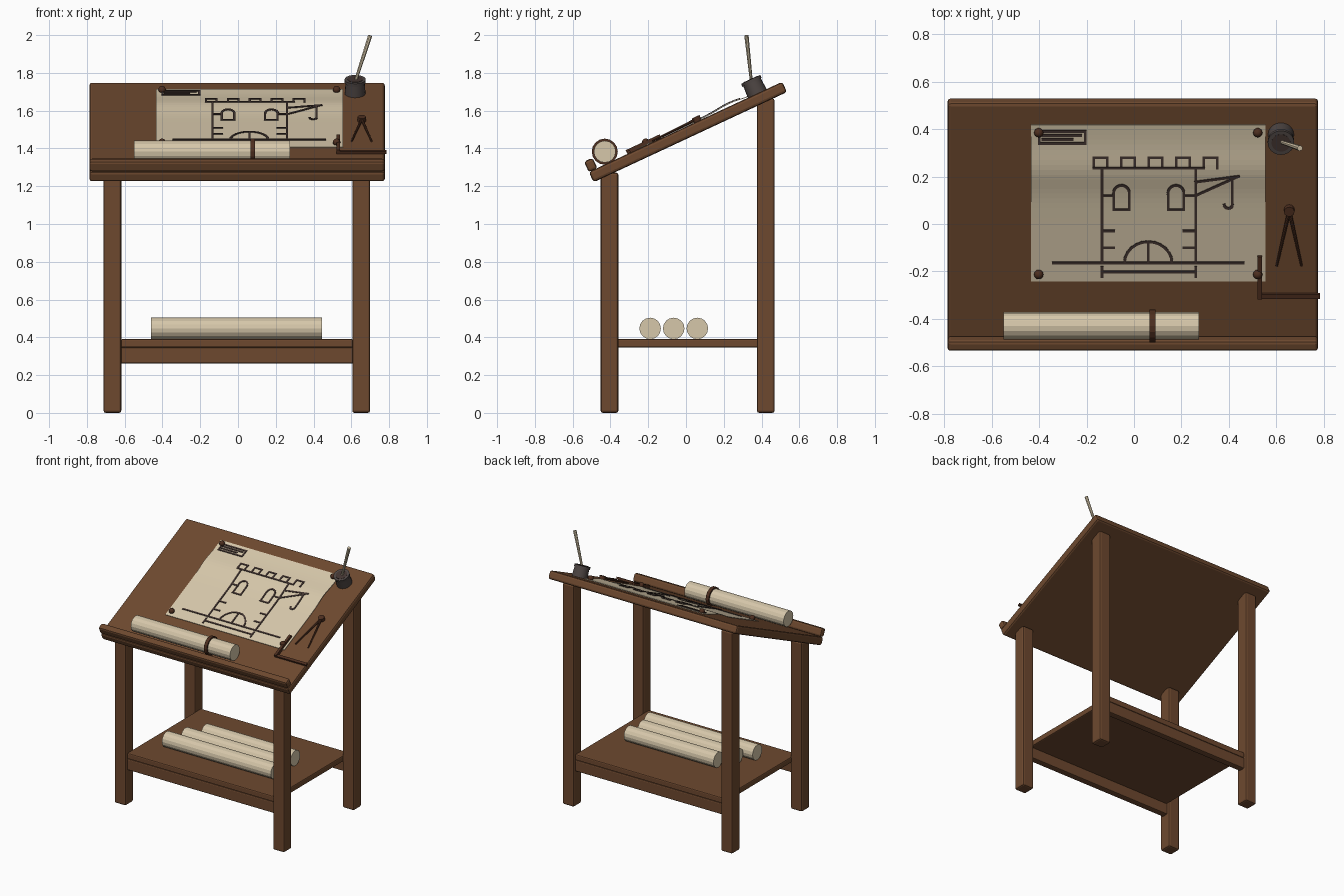
import bpy, bmesh, math
from mathutils import Vector, Matrix

if "Cube" in bpy.data.objects:
    bpy.data.objects.remove(bpy.data.objects["Cube"])


def material(name, rgb):
    m = bpy.data.materials.new(name)
    m.use_nodes = True
    m.diffuse_color = (*rgb, 1)
    m.node_tree.nodes["Principled BSDF"].inputs["Base Color"].default_value = (*rgb, 1)
    return m


WOOD = material("brown wood", (0.155, 0.066, 0.028))
DARK = material("dark wood", (0.075, 0.028, 0.014))
PAPER = material("parchment", (0.67, 0.57, 0.40))
INK = material("drawing ink", (0.055, 0.035, 0.03))
POT = material("grey pottery", (0.075, 0.06, 0.056))

# Frame of the tilted board: x across, y up the slope, z out of the face
TILT = math.radians(25)
BOARD = Matrix.Translation((0, 0.01, 1.487)) @ Matrix.Rotation(TILT, 4, "X")
FACE = 0.03


def slope(y, w=FACE):
    """Distance up the slope for a plan position y."""
    return (y - 0.01 + math.sin(TILT) * w) / math.cos(TILT)


def sheet_height(u):
    """Paper lies flat with one slight ripple."""
    return FACE + 0.005 + 0.012 * math.exp(-((u - 0.26) / 0.09) ** 2)


def finish(name, bm, mat, matrix=Matrix(), smooth=False):
    bmesh.ops.recalc_face_normals(bm, faces=bm.faces)
    me = bpy.data.meshes.new(name)
    bm.to_mesh(me)
    bm.free()
    me.materials.append(mat)
    ob = bpy.data.objects.new(name, me)
    bpy.context.scene.collection.objects.link(ob)
    ob.matrix_world = matrix
    if smooth:
        bpy.ops.object.select_all(action="DESELECT")
        ob.select_set(True)
        bpy.context.view_layer.objects.active = ob
        bpy.ops.object.shade_smooth_by_angle(angle=math.radians(40))
    return ob


def box(name, lo, hi, mat=WOOD, bevel=0.012, matrix=Matrix()):
    lo, hi = Vector(lo), Vector(hi)
    bm = bmesh.new()
    bmesh.ops.create_cube(bm, size=1, matrix=Matrix.Translation((lo + hi) / 2)
                          @ Matrix.Diagonal((*(hi - lo), 1)))
    ob = finish(name, bm, mat, matrix)
    if bevel:
        mod = ob.modifiers.new("soft edges", "BEVEL")
        mod.width, mod.segments = bevel, 2
    return ob


def rod(name, a, b, r1, r2, mat, sides=16, matrix=Matrix(), smooth=False):
    a, b = Vector(a), Vector(b)
    turn = (b - a).to_track_quat("Z", "Y").to_matrix().to_4x4()
    bm = bmesh.new()
    bmesh.ops.create_cone(bm, cap_ends=True, segments=sides, radius1=r1, radius2=r2,
                          depth=(b - a).length,
                          matrix=Matrix.Translation((a + b) / 2) @ turn)
    return finish(name, bm, mat, matrix, smooth)


# Legs
for side, x in (("right", -0.665), ("left", 0.652)):
    for end, y, top in (("front", -0.405, 1.272), ("back", 0.422, 1.665)):
        box(f"{end}_{side}_leg", (x - 0.047, y - 0.047, 0), (x + 0.047, y + 0.047, top))

# Shelf and its stretchers
box("shelf", (-0.622, -0.43, 0.346), (0.61, 0.447, 0.39), bevel=0.008)
for end, y in (("front", -0.405), ("back", 0.422)):
    box(f"{end}_stretcher", (-0.63, y - 0.025, 0.262), (0.62, y + 0.025, 0.347), bevel=0.008)

# Drawing board and lower rail
box("drawing_board", (-0.787, -0.565, -FACE), (0.777, 0.565, FACE), matrix=BOARD, bevel=0.014)
box("board_rail", (-0.787, -0.565, FACE - 0.002), (0.777, -0.515, 0.09), matrix=BOARD, bevel=0.014)

# Rolled sheets on the shelf and against the rail
for i, (y, x0, x1) in enumerate(((-0.19, -0.46, 0.445), (-0.065, -0.39, 0.41), (0.06, -0.31, 0.435))):
    rod(f"shelf_roll_{i + 1}", (x0, y, 0.447), (x1, y, 0.447), 0.057, 0.057, PAPER)
rod("board_roll", (-0.55, -0.43, 1.383), (0.275, -0.43, 1.383), 0.058, 0.058, PAPER)
rod("roll_tie", (0.065, -0.43, 1.383), (0.09, -0.43, 1.383), 0.069, 0.069, DARK)

# Parchment sheet
bm = bmesh.new()
x0, x1, u0, u1, rows = -0.435, 0.555, slope(-0.24), slope(0.42), 32
pairs = []
for i in range(rows + 1):
    u = u0 + (u1 - u0) * i / rows
    pairs.append([bm.verts.new((x, u, sheet_height(u))) for x in (x0, x1)])
for p, q in zip(pairs, pairs[1:]):
    bm.faces.new((p[0], p[1], q[1], q[0]))
sheet = finish("parchment_sheet", bm, PAPER, BOARD)
thick = sheet.modifiers.new("thickness", "SOLIDIFY")
thick.thickness, thick.offset = 0.004, -1

# Drawn strokes, given as plan paths
strokes = []


def rect(ax, ay, bx, by):
    strokes.append([(ax, ay), (bx, ay), (bx, by), (ax, by), (ax, ay)])


def arc(cx, cy, rx, ry, start=0, stop=180, n=12):
    angles = [math.radians(start + (stop - start) * i / n) for i in range(n + 1)]
    return [(cx + rx * math.cos(a), cy + ry * math.sin(a)) for a in angles]


strokes += [[(-0.34, -0.165), (0.46, -0.165)],          # ground
            [(-0.135, -0.203), (0.26, -0.203)],         # measure line
            [(-0.17, 0.24), (0.295, 0.24)],             # parapet
            arc(0.06, -0.165, 0.1, 0.09),               # gate
            [(0.06, -0.165), (0.06, -0.077)],
            [(0.26, 0.18), (0.44, 0.205), (0.26, 0.12)],  # crane
            [(0.415, 0.195), (0.415, 0.085)] + arc(0.398, 0.08, 0.017, 0.014, 0, -180, 6)]
for x, inward in ((-0.135, 1), (0.26, -1)):             # walls, stones, ticks
    strokes.append([(x, -0.165), (x, 0.24)])
    strokes.append([(x, -0.222), (x, -0.184)])
    for y in (0.12, -0.03, -0.1):
        strokes.append([(x, y), (x + 0.05 * inward, y)])
for i in range(5):                                      # battlements
    x = -0.17 + 0.116 * i
    strokes.append([(x, 0.24), (x, 0.283), (x + 0.057, 0.283), (x + 0.057, 0.24)])
for x in (-0.053, 0.177):                               # arched windows
    strokes.append([(x - 0.033, 0.06), (x + 0.033, 0.06)]
                   + arc(x, 0.13, 0.033, 0.035) + [(x - 0.033, 0.06)])
rect(-0.4, 0.34, -0.205, 0.39)                          # title box
for y, end in ((0.374, -0.225), (0.357, -0.26)):
    strokes.append([(-0.385, y), (end, y)])

bm = bmesh.new()
HALF = 0.0055
for path in strokes:
    pts = [Vector((x, slope(y, FACE + 0.008))) for x, y in path]
    for a, b in zip(pts, pts[1:]):
        d = (b - a).normalized()
        a, b = a - d * HALF, b + d * HALF
        side = Vector((-d.y, d.x)) * HALF
        n = max(1, math.ceil((b - a).length / 0.03))
        last = None
        for i in range(n + 1):
            p = a.lerp(b, i / n)
            row = [bm.verts.new((*q, sheet_height(q.y) + 0.003)) for q in (p + side, p - side)]
            if last:
                bm.faces.new((last[0], last[1], row[1], row[0]))
            last = row
for f in bm.faces:
    f.normal_update()
    if f.normal.z < 0:
        f.normal_flip()
lines = finish("castle_drawing", bm, INK, BOARD)
thick = lines.modifiers.new("thickness", "SOLIDIFY")
thick.thickness, thick.offset = 0.004, 0

# Pins at the sheet corners
for i, (x, y) in enumerate((x, y) for x in (-0.402, 0.522) for y in (-0.213, 0.385)):
    bm = bmesh.new()
    bmesh.ops.create_uvsphere(bm, u_segments=12, v_segments=8, radius=0.02)
    finish(f"pin_{i + 1}", bm, DARK,
           BOARD @ Matrix.Translation((x, slope(y, 0.045), 0.045)), smooth=True)

# Compass
top = Vector((0.655, slope(0.062), 0.042))
for side, x in (("right", 0.602), ("left", 0.707)):
    rod(f"compass_{side}_leg", top, (x, slope(-0.175), 0.036), 0.008, 0.005, DARK, 8, BOARD)
rod("compass_hinge", top - Vector((0, 0, 0.012)), top + Vector((0, 0, 0.014)),
    0.022, 0.022, DARK, 12, BOARD)

# Set square
low = slope(-0.31)
box("square_blade", (0.522, low, FACE), (0.785, low + 0.02, 0.044), DARK, 0, BOARD)
box("square_stock", (0.522, low, FACE), (0.541, slope(-0.13), 0.052), DARK, 0, BOARD)

# Ink pot and quill
u = slope(0.377)
rod("ink_pot", (0.62, u, FACE - 0.002), (0.62, u, 0.108), 0.055, 0.05, POT, 20, BOARD, True)
rod("ink_pot_rim", (0.62, u, 0.094), (0.62, u, 0.112), 0.056, 0.056, POT, 20, BOARD, True)
rod("ink_surface", (0.62, u, 0.11), (0.62, u, 0.114), 0.04, 0.04, INK, 20, BOARD)
rod("quill", (0.618, 0.347, 1.745), (0.7, 0.32, 1.998), 0.008, 0.012, PAPER, 8)
